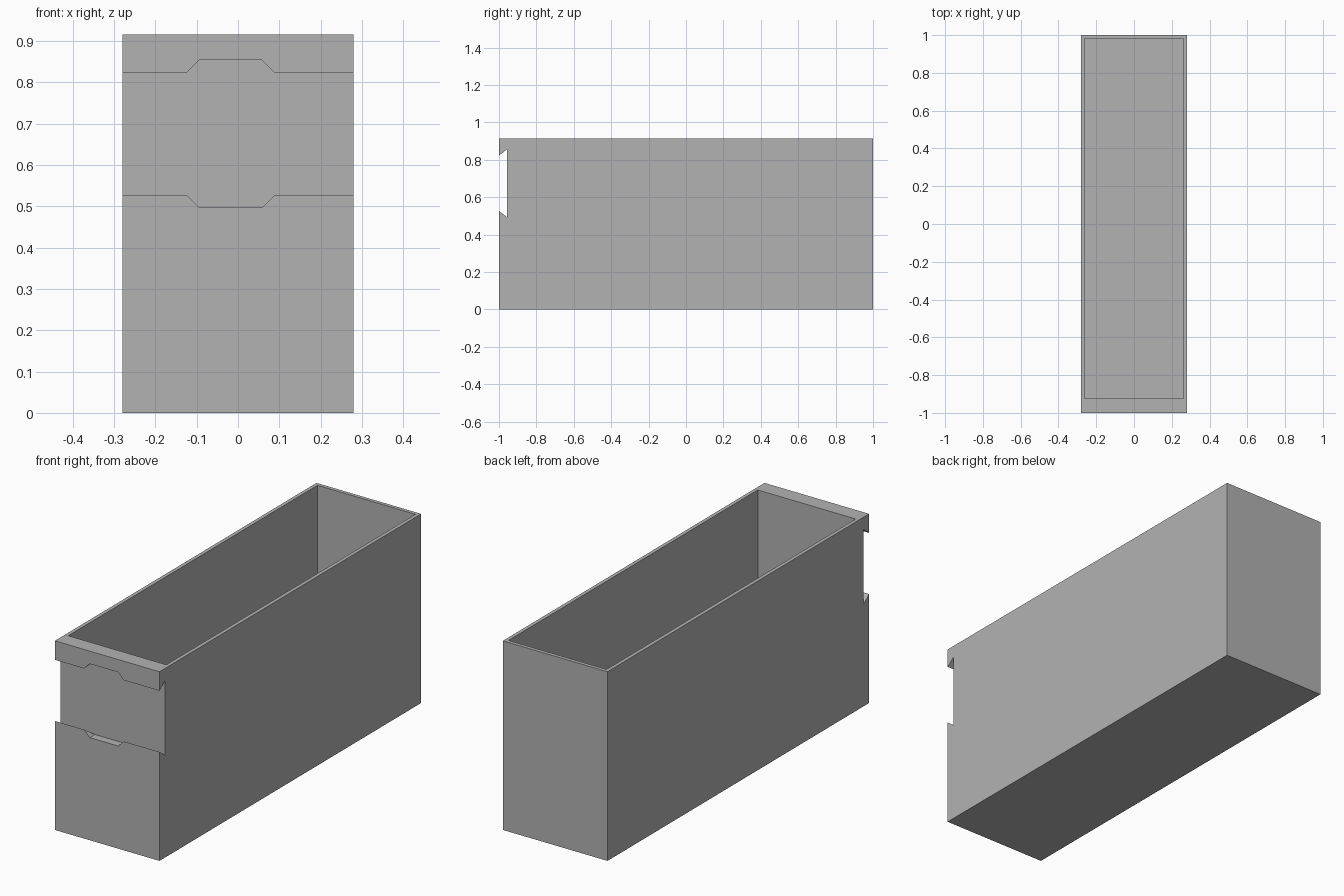
import bpy, bmesh

if "Cube" in bpy.data.objects:
    bpy.data.objects.remove(bpy.data.objects["Cube"])

HW, HL, H = 0.28, 1.0, 0.915      # half width, half length, height
WALL, FRONT = 0.018, 0.077        # thin walls and floor, thick front wall

grey = bpy.data.materials.new("plain grey")
grey.diffuse_color = (0.448, 0.448, 0.448, 1)
grey.use_nodes = True
grey.node_tree.nodes["Principled BSDF"].inputs["Base Color"].default_value = grey.diffuse_color


def prism(name, profile, axis, start, end):
    """Extrude a closed 2D profile along one axis (0 = x, 1 = y, 2 = z)."""
    bm = bmesh.new()
    verts = []
    for p in profile:
        co = list(p)
        co.insert(axis, start)
        verts.append(bm.verts.new(co))
    face = bm.faces.new(verts)
    ext = bmesh.ops.extrude_face_region(bm, geom=[face])["geom"]
    shift = [0, 0, 0]
    shift[axis] = end - start
    bmesh.ops.translate(bm, vec=shift,
                        verts=[v for v in ext if isinstance(v, bmesh.types.BMVert)])
    bmesh.ops.recalc_face_normals(bm, faces=bm.faces)
    mesh = bpy.data.meshes.new(name)
    bm.to_mesh(mesh)
    bm.free()
    mesh.materials.append(grey)
    ob = bpy.data.objects.new(name, mesh)
    bpy.context.collection.objects.link(ob)
    return ob


def cut(target, cutter):
    mod = target.modifiers.new(cutter.name, 'BOOLEAN')
    mod.operation = 'DIFFERENCE'
    mod.solver = 'EXACT'
    mod.object = cutter
    cutter.hide_render = True
    cutter.hide_viewport = True
    cutter.display_type = 'WIRE'


# Outer block of the open box
box = prism("drawer_box", [(-HW, -HL), (HW, -HL), (HW, HL), (-HW, HL)], 2, 0, H)

# Hollow inside, leaving a thick front wall
x, y0, y1 = HW - WALL, -HL + FRONT, HL - WALL
cut(box, prism("cavity_cutter", [(-x, y0), (x, y0), (x, y1), (-x, y1)], 2, WALL, H + 0.2))

# Undercut label slot running across the front
back, low, high, flare = -0.957, 0.527, 0.823, 0.033
slot = [(-1.1, low), (-HL, low), (back, low - flare),
        (back, high + flare), (-HL, high), (-1.1, high)]
cut(box, prism("label_slot_cutter", slot, 0, -0.5, 0.5))

# Bevelled finger notch in both lips of the slot
d = 0.0305
notch = [(-0.124, low), (-0.124 + d, low - d), (0.0885 - d, low - d), (0.0885, low),
         (0.0885, high), (0.0885 - d, high + d), (-0.124 + d, high + d), (-0.124, high)]
cut(box, prism("finger_notch_cutter", notch, 1, -1.1, back - 0.001))
